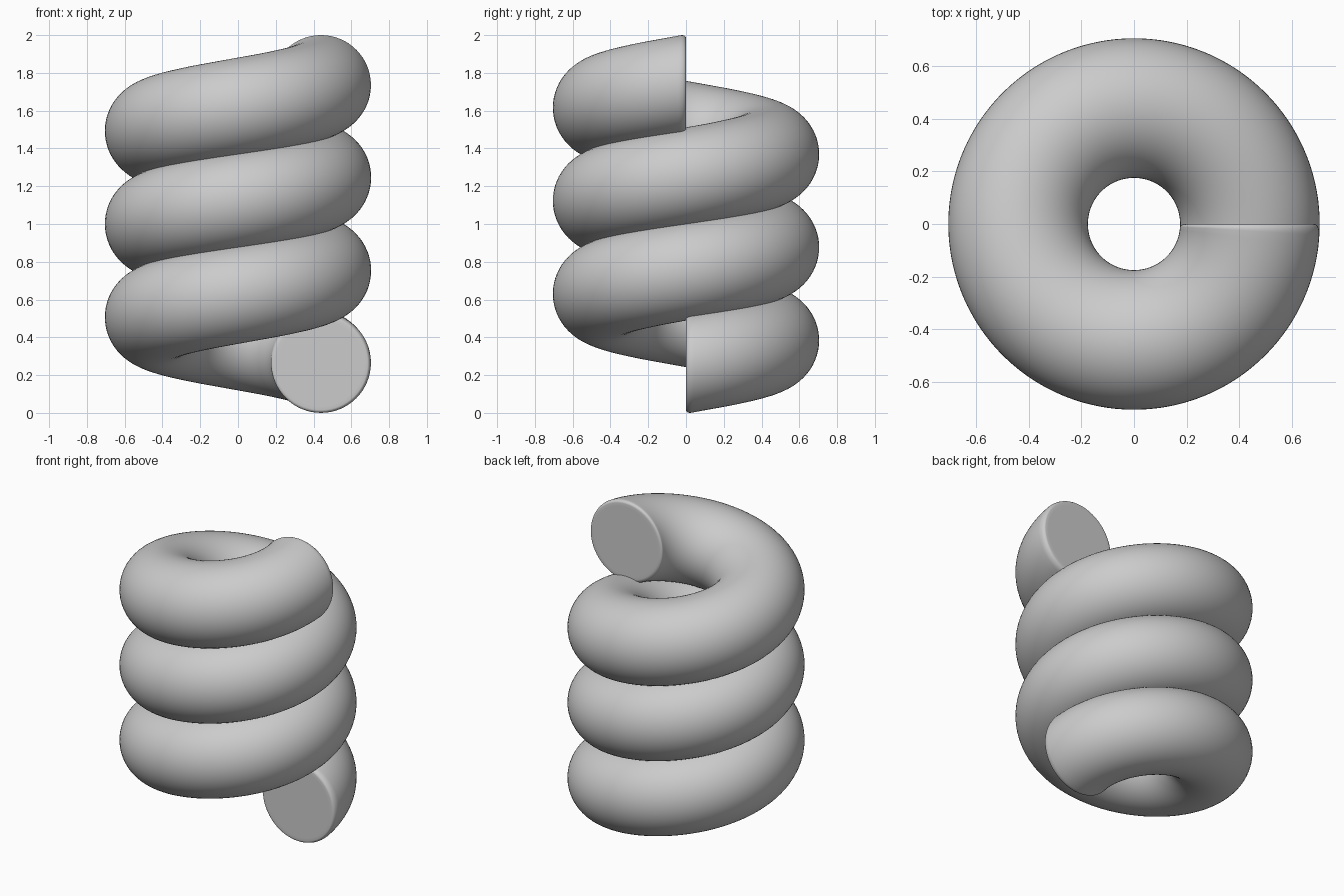
import bpy, bmesh
from math import sin, cos, pi, tau

cube = bpy.data.objects.get("Cube")
if cube:
    bpy.data.objects.remove(cube)

TURNS, STEPS, SIDES = 3, 96, 64
COIL_R, TUBE_R = 0.44, 0.265
START_Z, RISE = 0.261, 0.4927
EDGE_ANGLE, EDGE_INSET = 0.06, 0.02
END = TURNS * tau

# Rounded rim: (angle from the end, section radius), flat cap outwards
rim = [(0, TUBE_R - 2 * EDGE_INSET)]
for i in range(7):
    a = i / 6 * pi / 2
    rim.append((EDGE_ANGLE * (1 - cos(a)), TUBE_R - EDGE_INSET * (1 - sin(a))))

# Sections along the whole coil
count = TURNS * STEPS
body = [(EDGE_ANGLE + (END - 2 * EDGE_ANGLE) * i / count, TUBE_R)
        for i in range(1, count)]
sections = rim + body + [(END - t, r) for t, r in reversed(rim)]

bm = bmesh.new()


def add_ring(t, r):
    """Circular section standing in the plane through the coil axis."""
    ring = []
    for k in range(SIDES):
        a = tau * k / SIDES
        d = COIL_R + r * cos(a)
        z = START_Z + RISE * t / tau + r * sin(a)
        ring.append(bm.verts.new((d * cos(t), d * sin(t), z)))
    return ring


# Tube skin and end caps
rings = [add_ring(t, r) for t, r in sections]
for a, b in zip(rings, rings[1:]):
    for k in range(SIDES):
        n = (k + 1) % SIDES
        bm.faces.new((a[k], a[n], b[n], b[k]))
bm.faces.new(rings[0])
bm.faces.new(rings[-1])
bmesh.ops.recalc_face_normals(bm, faces=bm.faces)

mesh = bpy.data.meshes.new("coil_spring")
bm.to_mesh(mesh)
bm.free()
coil = bpy.data.objects.new("coil_spring", mesh)
bpy.context.collection.objects.link(coil)

# Plain grey material
grey = bpy.data.materials.new("plain_grey")
grey.use_nodes = True
color = (0.6, 0.6, 0.6, 1)
grey.diffuse_color = color
grey.node_tree.nodes["Principled BSDF"].inputs["Base Color"].default_value = color
mesh.materials.append(grey)

bpy.ops.object.select_all(action='DESELECT')
coil.select_set(True)
bpy.context.view_layer.objects.active = coil
bpy.ops.object.shade_smooth_by_angle(angle=pi / 4)
